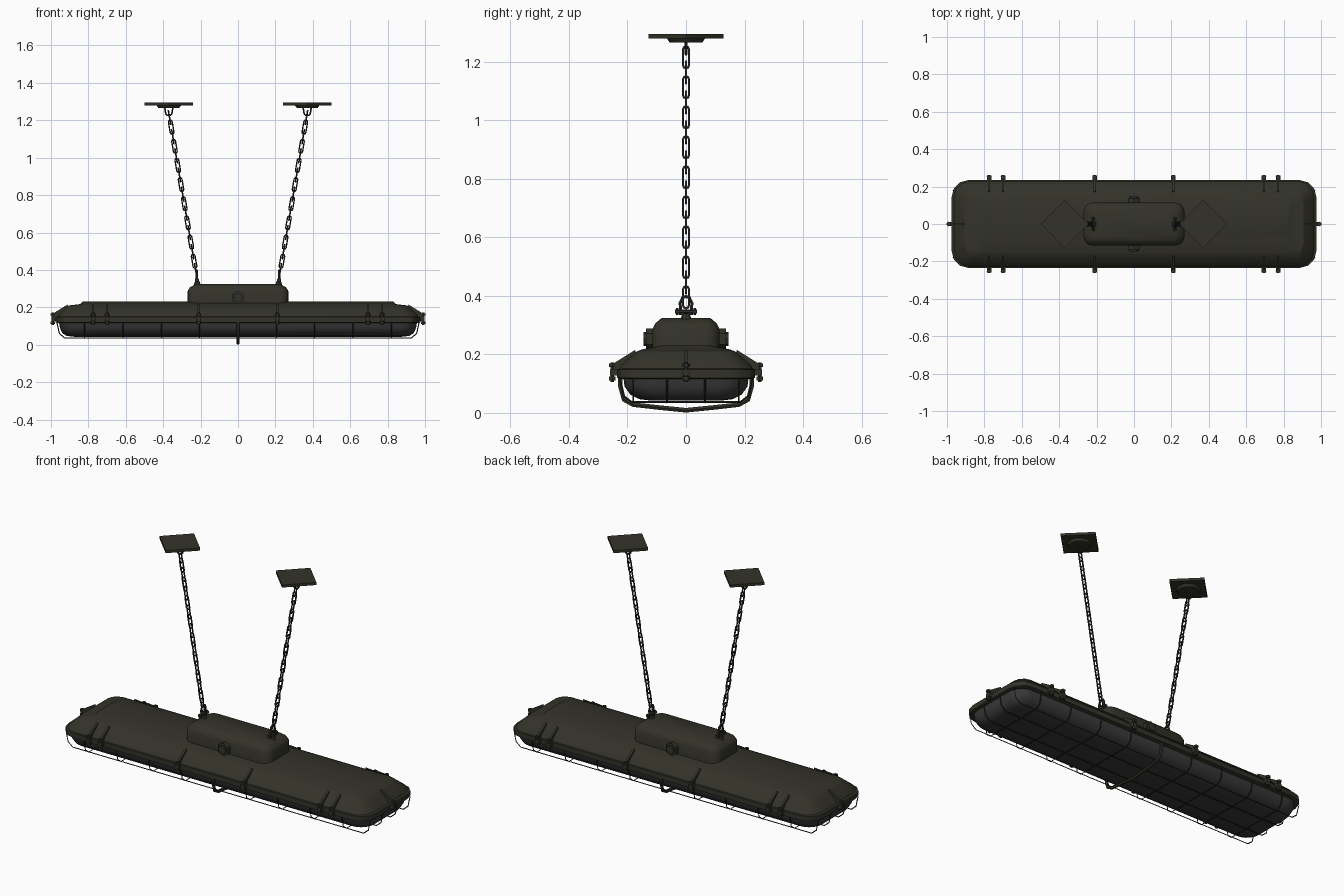
import bpy, bmesh, math
from mathutils import Vector, Matrix

if "Cube" in bpy.data.objects:
    bpy.data.objects.remove(bpy.data.objects["Cube"])


def mat(name, col):
    m = bpy.data.materials.new(name)
    m.diffuse_color = (*col, 1)
    m.use_nodes = True
    m.node_tree.nodes["Principled BSDF"].inputs["Base Color"].default_value = m.diffuse_color
    return m


OLIVE = mat("olive_paint", (0.033, 0.032, 0.022))
GLASS = mat("dark_glass", (0.042, 0.042, 0.044))
STEEL = mat("chain_steel", (0.026, 0.027, 0.024))


def add(name, mesh, m, smooth=None):
    ob = bpy.data.objects.new(name, mesh)
    bpy.context.collection.objects.link(ob)
    mesh.materials.clear()
    mesh.materials.append(m)
    if smooth:
        bpy.ops.object.select_all(action='DESELECT')
        ob.select_set(True)
        bpy.context.view_layer.objects.active = ob
        bpy.ops.object.shade_smooth_by_angle(angle=math.radians(smooth))
    return ob


def finish(name, bm, m, smooth=None):
    bmesh.ops.recalc_face_normals(bm, faces=bm.faces[:])
    me = bpy.data.meshes.new(name)
    bm.to_mesh(me)
    bm.free()
    return add(name, me, m, smooth)


def loft(name, levels, m, smooth=None, seg=3):
    """Stack of rounded rectangles: (half x, half y, z, corner radius)."""
    bm = bmesh.new()
    rings = []
    for hx, hy, z, r in levels:
        ring = []
        for q, (sx, sy) in enumerate([(1, 1), (-1, 1), (-1, -1), (1, -1)]):
            for k in range(seg + 1):
                a = (q + k / seg) * math.pi / 2
                ring.append(bm.verts.new((sx * (hx - r) + r * math.cos(a),
                                          sy * (hy - r) + r * math.sin(a), z)))
        rings.append(ring)
    n = len(rings[0])
    for a, b in zip(rings, rings[1:]):
        for i in range(n):
            bm.faces.new((a[i], a[(i + 1) % n], b[(i + 1) % n], b[i]))
    bm.faces.new(rings[0])
    bm.faces.new(rings[-1])
    return finish(name, bm, m, smooth)


def tube_mesh(name, pts, r, cyclic=False, res=1):
    cu = bpy.data.curves.new(name, 'CURVE')
    cu.dimensions = '3D'
    cu.bevel_depth = r
    cu.bevel_resolution = res
    cu.use_fill_caps = not cyclic
    sp = cu.splines.new('POLY')
    sp.points.add(len(pts) - 1)
    for p, c in zip(sp.points, pts):
        p.co = (*c, 1)
    sp.use_cyclic_u = cyclic
    tmp = bpy.data.objects.new(name, cu)
    me = bpy.data.meshes.new_from_object(tmp)
    bpy.data.objects.remove(tmp)
    return me


def tube(name, pts, r, m, cyclic=False, res=1):
    return add(name, tube_mesh(name, pts, r, cyclic, res), m, 50)


def cyl(name, loc, r, d, m, n=6, axis='Z', r2=None):
    bm = bmesh.new()
    rot = {'Z': Matrix(), 'Y': Matrix.Rotation(math.pi / 2, 4, 'X'),
           'X': Matrix.Rotation(math.pi / 2, 4, 'Y')}[axis]
    bmesh.ops.create_cone(bm, cap_ends=True, segments=n, radius1=r,
                          radius2=r if r2 is None else r2, depth=d,
                          matrix=Matrix.Translation(loc) @ rot)
    return finish(name, bm, m, 40)


# Main housing, rim and glass bowl
loft("housing", [(0.965, 0.23, 0.148, 0.085), (0.955, 0.22, 0.165, 0.085),
                 (0.905, 0.168, 0.21, 0.06), (0.845, 0.15, 0.217, 0.04),
                 (0.83, 0.085, 0.23, 0.03)], OLIVE, 25)
loft("rim", [(0.965, 0.222, 0.116, 0.085), (0.975, 0.235, 0.12, 0.09),
             (0.975, 0.235, 0.148, 0.09), (0.96, 0.222, 0.153, 0.085)], OLIVE, 30)
loft("glass_bowl", [(0.957, 0.214, 0.12, 0.085), (0.952, 0.21, 0.09, 0.085),
                    (0.94, 0.19, 0.062, 0.08), (0.915, 0.16, 0.047, 0.07),
                    (0.87, 0.12, 0.042, 0.06)], GLASS, 50, 5)

# Control box on top with side glands
loft("top_box", [(0.27, 0.115, 0.2, 0.05), (0.27, 0.115, 0.285, 0.05),
                 (0.258, 0.105, 0.306, 0.045), (0.225, 0.082, 0.325, 0.04)], OLIVE, 40, 4)
for s in (-1, 1):
    cyl("gland_nut", (0, s * 0.124, 0.252), 0.037, 0.026, OLIVE, 6, 'Y')
    cyl("gland_cap", (0, s * 0.139, 0.252), 0.024, 0.014, OLIVE, 8, 'Y')


# Rim clips: pin, washers, lug and gusset fin, built facing +x then turned
def clip(x, y, ang, fin=True):
    M = Matrix.Translation((x, y, 0)) @ Matrix.Rotation(ang, 4, 'Z')
    parts = [cyl("clip_pin", (0.018, 0, 0.139), 0.007, 0.066, OLIVE, 6),
             cyl("clip_nut", (0.018, 0, 0.162), 0.013, 0.012, OLIVE, 6),
             cyl("clip_foot", (0.018, 0, 0.118), 0.013, 0.014, OLIVE, 6)]
    bm = bmesh.new()
    bmesh.ops.create_cube(bm, size=1, matrix=Matrix.Translation((0.005, 0, 0.138))
                          @ Matrix.Diagonal((0.04, 0.024, 0.022, 1)))
    parts.append(finish("clip_lug", bm, OLIVE))
    if fin:
        bm = bmesh.new()
        prof = [(-0.065, 0.2), (-0.06, 0.215), (0.012, 0.17), (0.012, 0.148), (-0.02, 0.148)]
        f = bm.faces.new([bm.verts.new((a, -0.006, b)) for a, b in prof])
        ex = bmesh.ops.extrude_face_region(bm, geom=[f])
        bmesh.ops.translate(bm, vec=(0, 0.012, 0),
                            verts=[v for v in ex["geom"] if isinstance(v, bmesh.types.BMVert)])
        parts.append(finish("clip_fin", bm, OLIVE))
    for p in parts:
        p.data.transform(M)


for s in (-1, 1):
    for x in (-0.775, -0.7, -0.21, 0.21, 0.695, 0.77):
        clip(x, s * 0.234, s * math.pi / 2)
    clip(s * 0.972, 0, 0 if s > 0 else math.pi)

# Wire guard under the glass
for y in (-0.18, -0.065, 0.065, 0.18):
    half = [(0.968, 0.118), (0.955, 0.06), (0.925, 0.035)]
    pts = [(-x, y, z) for x, z in half] + [(x, y, z) for x, z in reversed(half)]
    tube("guard_long_wire", pts, 0.003, OLIVE, res=0)
for i in range(-4, 5):
    if i == 0:
        continue
    half = [(0.226, 0.118), (0.215, 0.06), (0.185, 0.037)]
    pts = [(i * 0.205, -y, z) for y, z in half] + [(i * 0.205, y, z) for y, z in reversed(half)]
    tube("guard_cross_wire", pts, 0.003, OLIVE, res=0)

# Centre strap
half = [(0.226, 0.135), (0.224, 0.09), (0.212, 0.045), (0.18, 0.028), (0.09, 0.018)]
tube("guard_strap", [(0, -y, z) for y, z in half] + [(0, 0, 0.009)]
     + [(0, y, z) for y, z in reversed(half)], 0.009, OLIVE)

# Chain link shape: long loop in the local XZ plane
L, W = 0.028, 0.010
loop = [(W * math.cos(a), 0, L * (1 if math.sin(a) > 0 else -1) + W * math.sin(a))
        for a in (math.pi * (k + (0 if k < 5 else -1)) / 4 for k in range(10))]
loop[4] = (-W, 0, L)
loop[0] = (W, 0, L)
loop[5] = (-W, 0, -L)
loop[9] = (W, 0, -L)
link = tube_mesh("chain_link", loop, 0.0042, True)

for s in (-1, 1):
    # Lower shackle on the box
    arc = [(0.018, 0.335), (0.02, 0.375), (0.012, 0.393), (0, 0.398)]
    tube("shackle", [(s * 0.22, -y, z) for y, z in arc]
         + [(s * 0.22, y, z) for y, z in reversed(arc[:-1])], 0.006, STEEL)
    cyl("shackle_pin", (s * 0.22, 0, 0.346), 0.007, 0.076, STEEL, 6, 'Y')
    cyl("shackle_base", (s * 0.218, 0, 0.325), 0.022, 0.03, OLIVE, 8, r2=0.012)
    for t in (-1, 1):
        cyl("shackle_nut", (s * 0.22, t * 0.03, 0.346), 0.012, 0.01, STEEL, 6, 'Y')

    # Chain
    a, b = Vector((s * 0.226, 0, 0.395)), Vector((s * 0.366, 0, 1.215))
    d = b - a
    tilt = Matrix.Rotation(math.atan2(d.x, d.z), 4, 'Y')
    n = 16
    for i in range(n + 1):
        roll = Matrix.Rotation(math.pi / 2 if i % 2 == 0 else 0, 4, 'Z')
        ob = add("chain_link", link.copy(), STEEL)
        ob.matrix_world = Matrix.Translation(a + d * i / n) @ tilt @ roll

    # Ceiling hook and diamond plate
    hook = [(-0.022, 1.27), (-0.016, 1.234), (-0.008, 1.226),
            (0.008, 1.226), (0.016, 1.234), (0.022, 1.27)]
    tube("ceiling_hook", [(s * 0.37 + x, 0, z) for x, z in hook], 0.005, STEEL)
    cyl("ceiling_boss", (s * 0.37, 0, 1.274), 0.055, 0.018, OLIVE, 12, r2=0.068)
    bm = bmesh.new()
    bmesh.ops.create_cone(bm, cap_ends=True, segments=4, radius1=0.129, radius2=0.129, depth=0.015)
    # turn so the corners point along x and y
    v = bm.verts[:][0].co
    bmesh.ops.rotate(bm, verts=bm.verts[:], matrix=Matrix.Rotation(-math.atan2(v.y, v.x), 3, 'Z'))
    bmesh.ops.translate(bm, verts=bm.verts[:], vec=(s * 0.37, 0, 1.2865))
    finish("ceiling_plate", bm, OLIVE)
